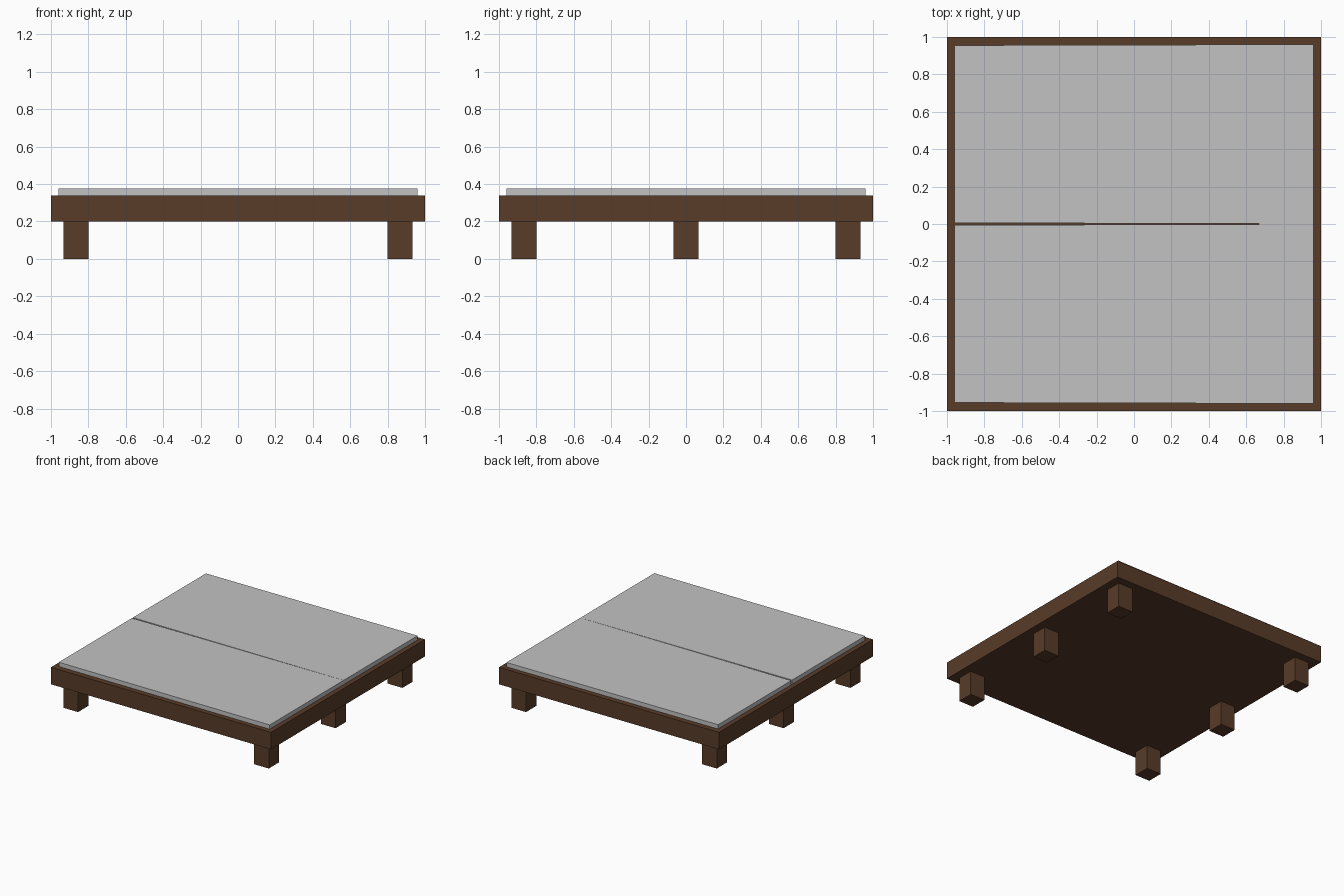
import bpy
import bmesh

cube = bpy.data.objects.get("Cube")
if cube:
    bpy.data.objects.remove(cube, do_unlink=True)


def make_material(name, rgb):
    mat = bpy.data.materials.new(name)
    mat.use_nodes = True
    color = (*rgb, 1.0)
    mat.diffuse_color = color
    mat.node_tree.nodes["Principled BSDF"].inputs["Base Color"].default_value = color
    return mat


def make_prism(name, outline, bottom, top, mat):
    """Extrude a flat outline (counter-clockwise) from bottom to top."""
    bm = bmesh.new()
    base = bm.faces.new([bm.verts.new((x, y, bottom)) for x, y in outline])
    side = bmesh.ops.extrude_face_region(bm, geom=[base], use_keep_orig=True)
    for v in side["geom"]:
        if isinstance(v, bmesh.types.BMVert):
            v.co.z = top
    bmesh.ops.recalc_face_normals(bm, faces=bm.faces)
    mesh = bpy.data.meshes.new(name)
    bm.to_mesh(mesh)
    bm.free()
    mesh.materials.append(mat)
    obj = bpy.data.objects.new(name, mesh)
    bpy.context.collection.objects.link(obj)
    return obj


def rectangle(x, y, half_x, half_y):
    return [(x - half_x, y - half_y), (x + half_x, y - half_y),
            (x + half_x, y + half_y), (x - half_x, y + half_y)]


wood = make_material("dark brown wood", (0.1, 0.045, 0.022))
fabric = make_material("grey fabric", (0.54, 0.54, 0.54))

# Wooden platform
LEG_TOP, DECK = 0.2, 0.34
make_prism("bed_frame", rectangle(0, 0, 1, 1), LEG_TOP, DECK, wood)

# Three square legs along each side
for side, x in (("right", -0.867), ("left", 0.867)):
    for place, y in (("front", -0.867), ("middle", 0), ("back", 0.867)):
        make_prism(f"{place}_{side}_leg", rectangle(x, y, 0.067, 0.067),
                   0, LEG_TOP, wood)

# Two thin mattress panels, the seam between them opening slightly to one end
EDGE = 0.96
for name, s in (("front_panel", -1), ("back_panel", 1)):
    outline = [(-EDGE, 0.006 * s), (EDGE, 0.0005 * s),
               (EDGE, EDGE * s), (-EDGE, 0.955 * s)]
    make_prism(name, outline, DECK, 0.375, fabric)
